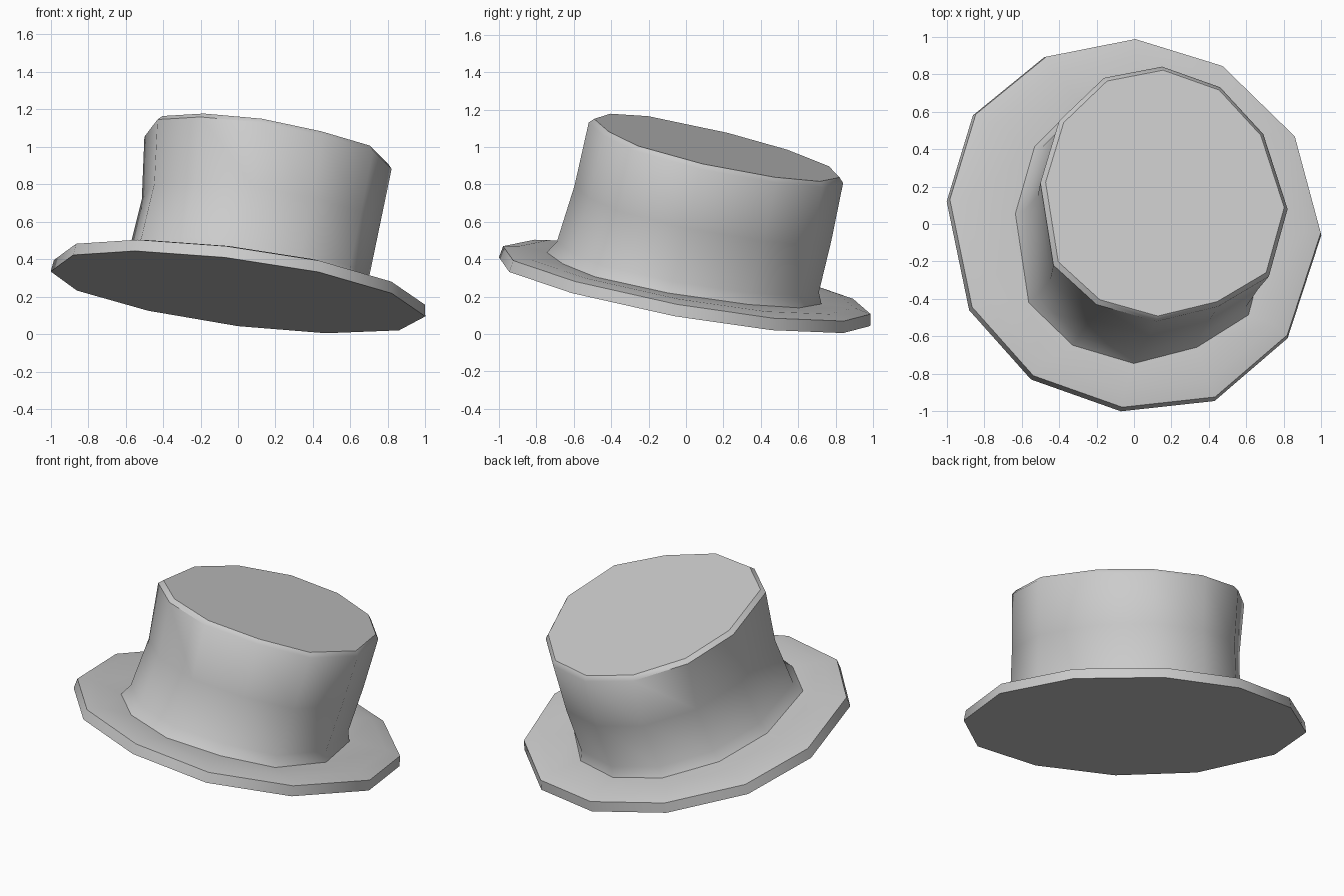
import bpy, bmesh

if "Cube" in bpy.data.objects:
    bpy.data.objects.remove(bpy.data.objects["Cube"])

# Outlines seen from above, clockwise from the back (12 sides)
BRIM = [(0, .985), (.47, .84), (.86, .46), (1, -.06), (.82, -.61), (.43, -.945),
        (-.07, -1), (-.55, -.83), (-.88, -.46), (-1, .12), (-.86, .58), (-.48, .89)]
CROWN = [(-.01, .68), (.30, .57), (.53, .32), (.66, -.08), (.56, -.44), (.29, -.60),
         (-.04, -.68), (-.36, -.59), (-.59, -.38), (-.66, .06), (-.56, .39), (-.32, .62)]


def ring(outline, cx, cy, cz, sx, sy, tx, ty):
    """Scaled outline laid on a tilted plane through its centre."""
    pts = []
    for x, y in outline:
        x, y = x * sx, y * sy
        pts.append((cx + x, cy + y, cz - tx * x - ty * y))
    return pts


def loft(name, rings):
    """Skin between rings and close both ends."""
    bm = bmesh.new()
    loops = [[bm.verts.new(p) for p in r] for r in rings]
    for a, b in zip(loops, loops[1:]):
        for i in range(len(a)):
            j = (i + 1) % len(a)
            bm.faces.new((a[i], b[i], b[j], a[j]))
    bm.faces.new(loops[0])
    bm.faces.new(loops[-1])
    bmesh.ops.recalc_face_normals(bm, faces=bm.faces)
    mesh = bpy.data.meshes.new(name)
    bm.to_mesh(mesh)
    bm.free()
    obj = bpy.data.objects.new(name, mesh)
    bpy.context.collection.objects.link(obj)
    bpy.context.view_layer.objects.active = obj
    obj.select_set(True)
    bpy.ops.object.shade_smooth_by_angle(angle=0.75)
    obj.select_set(False)
    return obj


loft("tilted_top_hat", [
    # brim: underside, rim, upper face
    ring(BRIM, 0, 0, .22, 1, 1, .136, .18),
    ring(BRIM, .007, .012, .282, .99, .99, .136, .18),
    ring(BRIM, .012, .012, .30, .90, .90, .136, .18),
    # crown: flared foot, wall, rounded edge, flat top
    ring(CROWN, .04, -.01, .295, 1.02, 1.08, .136, .185),
    ring(CROWN, .055, .01, .355, .97, 1.03, .14, .19),
    ring(CROWN, .12, .09, .64, .96, 1.01, .148, .21),
    ring(CROWN, .16, .16, .965, 1, 1, .155, .235),
    ring(CROWN, .165, .165, .99, .965, .965, .155, .235),
])
